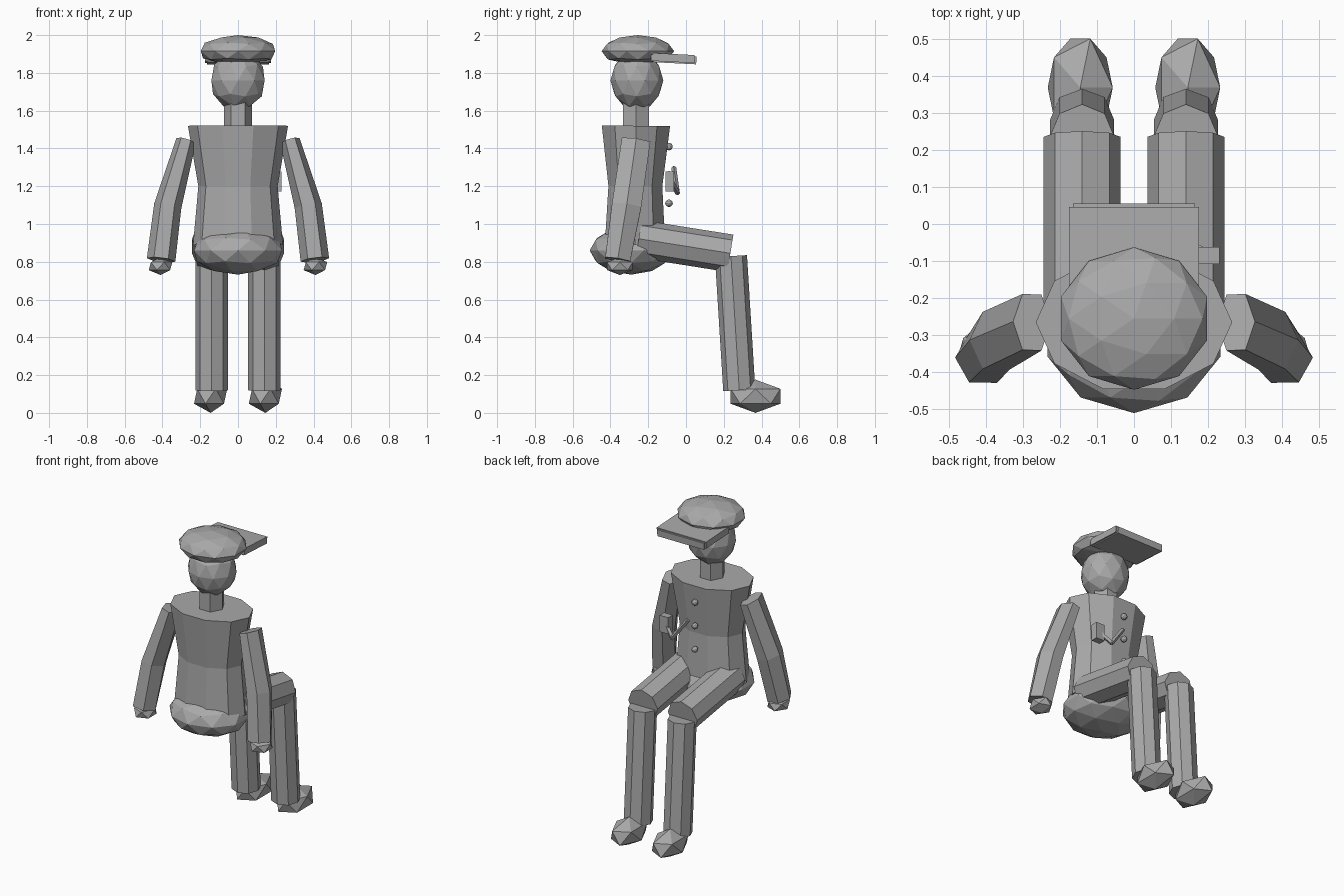
import bpy, bmesh, math
from mathutils import Vector, Matrix

default = bpy.data.objects.get("Cube")
if default:
    bpy.data.objects.remove(default, do_unlink=True)

# Single flat grey
grey = bpy.data.materials.new("plain grey")
grey.use_nodes = True
grey.diffuse_color = (0.4, 0.4, 0.4, 1)
grey.node_tree.nodes["Principled BSDF"].inputs["Base Color"].default_value = (0.4, 0.4, 0.4, 1)


def finish(name, bm):
    bmesh.ops.recalc_face_normals(bm, faces=bm.faces)
    mesh = bpy.data.meshes.new(name)
    bm.to_mesh(mesh)
    bm.free()
    mesh.materials.append(grey)
    obj = bpy.data.objects.new(name, mesh)
    bpy.context.collection.objects.link(obj)
    return obj


def tube(name, points, radii, sides):
    """Faceted tube along a path; radii are (sideways, depth) per point."""
    pts = [Vector(p) for p in points]
    bm = bmesh.new()
    rings = []
    for i, p in enumerate(pts):
        d = (pts[min(i + 1, len(pts) - 1)] - pts[max(i - 1, 0)]).normalized()
        ref = Vector((1, 0, 0))
        if abs(d.x) > 0.8:
            ref = Vector((0, 0, 1))
        u = (ref - d * ref.dot(d)).normalized()
        v = d.cross(u)
        ru, rv = radii[i]
        ring = []
        for k in range(sides):
            a = 2 * math.pi * k / sides
            ring.append(bm.verts.new(p + u * ru * math.cos(a) + v * rv * math.sin(a)))
        rings.append(ring)
    for a, b in zip(rings, rings[1:]):
        for k in range(sides):
            n = (k + 1) % sides
            bm.faces.new((a[k], a[n], b[n], b[k]))
    bm.faces.new(rings[0])
    bm.faces.new(rings[-1])
    return finish(name, bm)


def blob(name, centre, scale, detail, floor=None):
    """Faceted ball, optionally flattened underneath."""
    bm = bmesh.new()
    bmesh.ops.create_icosphere(bm, subdivisions=detail, radius=1)
    for v in bm.verts:
        if floor is not None:
            v.co.z = max(v.co.z, floor)
        v.co = Vector(centre) + v.co * Vector(scale)
    return finish(name, bm)


def box(name, centre, size, tilt=0):
    bm = bmesh.new()
    bmesh.ops.create_cube(bm, size=1)
    turn = Matrix.Rotation(tilt, 3, 'X')
    for v in bm.verts:
        v.co = Vector(centre) + turn @ (v.co * Vector(size))
    return finish(name, bm)


# Head, neck and cap
blob("head", (0, -0.26, 1.76), (0.148, 0.14, 0.16), 2)
tube("neck", [(0, -0.265, 1.68), (0, -0.265, 1.5)], [(0.075, 0.08)] * 2, 6)
blob("cap_crown", (0, -0.255, 1.915), (0.207, 0.192, 0.085), 2, -0.68)
box("cap_brim", (0, -0.07, 1.879), (0.35, 0.23, 0.042), -0.05)
box("cap_brim_lining", (0, -0.06, 1.872), (0.33, 0.23, 0.042), -0.05)

# Body
tube("torso", [(0, -0.265, 1.52), (0, -0.268, 1.2), (0, -0.27, 0.89)],
     [(0.265, 0.19), (0.21, 0.15), (0.238, 0.168)], 10)
blob("pelvis", (0, -0.29, 0.86), (0.245, 0.22, 0.128), 2)
for i in range(3):
    blob("button_%d" % (i + 1), (0, -0.09, 1.41 - 0.15 * i), (0.02, 0.02, 0.02), 2)

# Limbs, one set for each side
for side, s in (("left", 1), ("right", -1)):
    tube(side + "_arm",
         [(s * 0.275, -0.265, 1.44), (s * 0.372, -0.315, 1.095), (s * 0.407, -0.362, 0.81)],
         [(0.053, 0.088), (0.073, 0.09), (0.076, 0.077)], 6)
    blob(side + "_hand", (s * 0.41, -0.35, 0.777), (0.07, 0.08, 0.047), 1)
    tube(side + "_thigh", [(s * 0.14, -0.25, 0.922), (s * 0.14, 0.235, 0.845)],
         [(0.104, 0.1)] * 2, 8)
    tube(side + "_shin", [(s * 0.14, 0.238, 0.83), (s * 0.14, 0.282, 0.12)],
         [(0.086, 0.085)] * 2, 8)
    blob(side + "_foot", (s * 0.145, 0.368, 0.088), (0.098, 0.155, 0.088), 1)

# Pipe with a bent stem
box("pipe_bowl", (0.2, -0.085, 1.225), (0.06, 0.045, 0.105))
tube("pipe_stem_lower", [(0.19, -0.075, 1.22), (0.13, -0.045, 1.165)], [(0.013, 0.013)] * 2, 4)
tube("pipe_stem_upper", [(0.135, -0.045, 1.16), (0.03, -0.065, 1.3)], [(0.013, 0.013)] * 2, 4)
